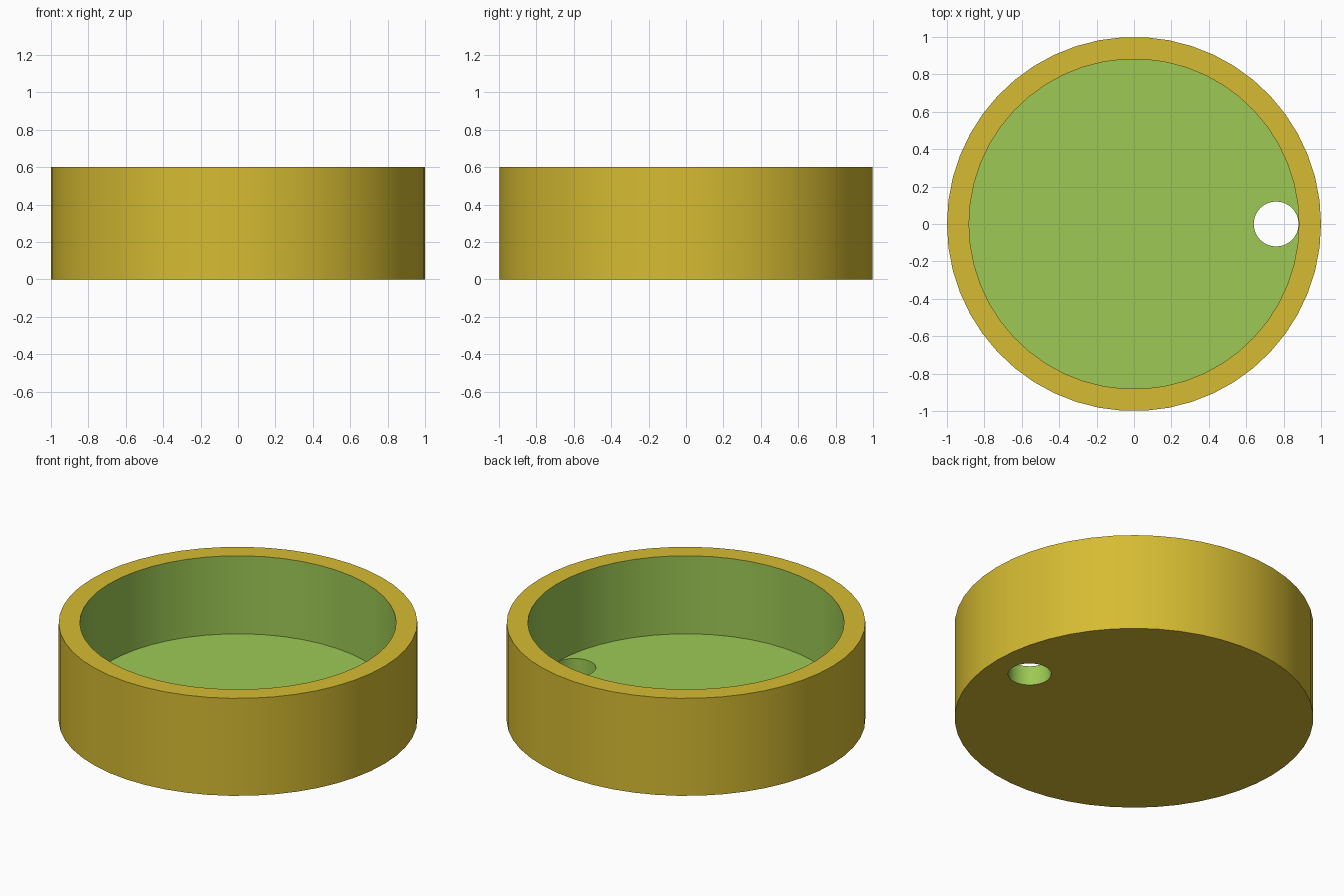
import bpy

if "Cube" in bpy.data.objects:
    bpy.data.objects.remove(bpy.data.objects["Cube"])

SIDES = 50
HEIGHT, FLOOR = 0.6, 0.12
INNER_RADIUS = 0.882
HOLE_RADIUS, HOLE_X = 0.12, 0.76


def make_material(name, color):
    mat = bpy.data.materials.new(name)
    mat.diffuse_color = (*color, 1.0)
    mat.use_nodes = True
    mat.node_tree.nodes["Principled BSDF"].inputs["Base Color"].default_value = mat.diffuse_color
    return mat


materials = [make_material("mustard yellow", (0.67, 0.50, 0.032)),
             make_material("leaf green", (0.337, 0.585, 0.09))]


def cylinder(name, radius, z0, z1, x=0.0, slot=0):
    # First vertex lies on the x axis
    bpy.ops.mesh.primitive_cylinder_add(vertices=SIDES, radius=radius, depth=z1 - z0,
                                        location=(x, 0, (z0 + z1) / 2),
                                        rotation=(0, 0, 1.5707963))
    obj = bpy.context.object
    obj.name = name
    bpy.ops.object.transform_apply(location=True, rotation=True, scale=True)
    for mat in materials:
        obj.data.materials.append(mat)
    for face in obj.data.polygons:
        face.material_index = slot
    return obj


def cut(target, cutter):
    mod = target.modifiers.new("cut", 'BOOLEAN')
    mod.operation = 'DIFFERENCE'
    mod.solver = 'EXACT'
    mod.object = cutter
    bpy.context.view_layer.objects.active = target
    bpy.ops.object.modifier_apply(modifier=mod.name)
    bpy.data.objects.remove(cutter, do_unlink=True)


# Round dish: yellow outside, hollowed by green cutters
dish = cylinder("round_dish", 1.0, 0.0, HEIGHT)
cut(dish, cylinder("cavity_cutter", INNER_RADIUS, FLOOR, HEIGHT + 0.2, slot=1))

# Drain hole through the floor beside the right wall
cut(dish, cylinder("hole_cutter", HOLE_RADIUS, -0.2, FLOOR + 0.2, HOLE_X, slot=1))

# Smooth walls, sharp rims
bpy.ops.object.select_all(action='DESELECT')
dish.select_set(True)
bpy.context.view_layer.objects.active = dish
bpy.ops.object.shade_smooth_by_angle(angle=0.6)
